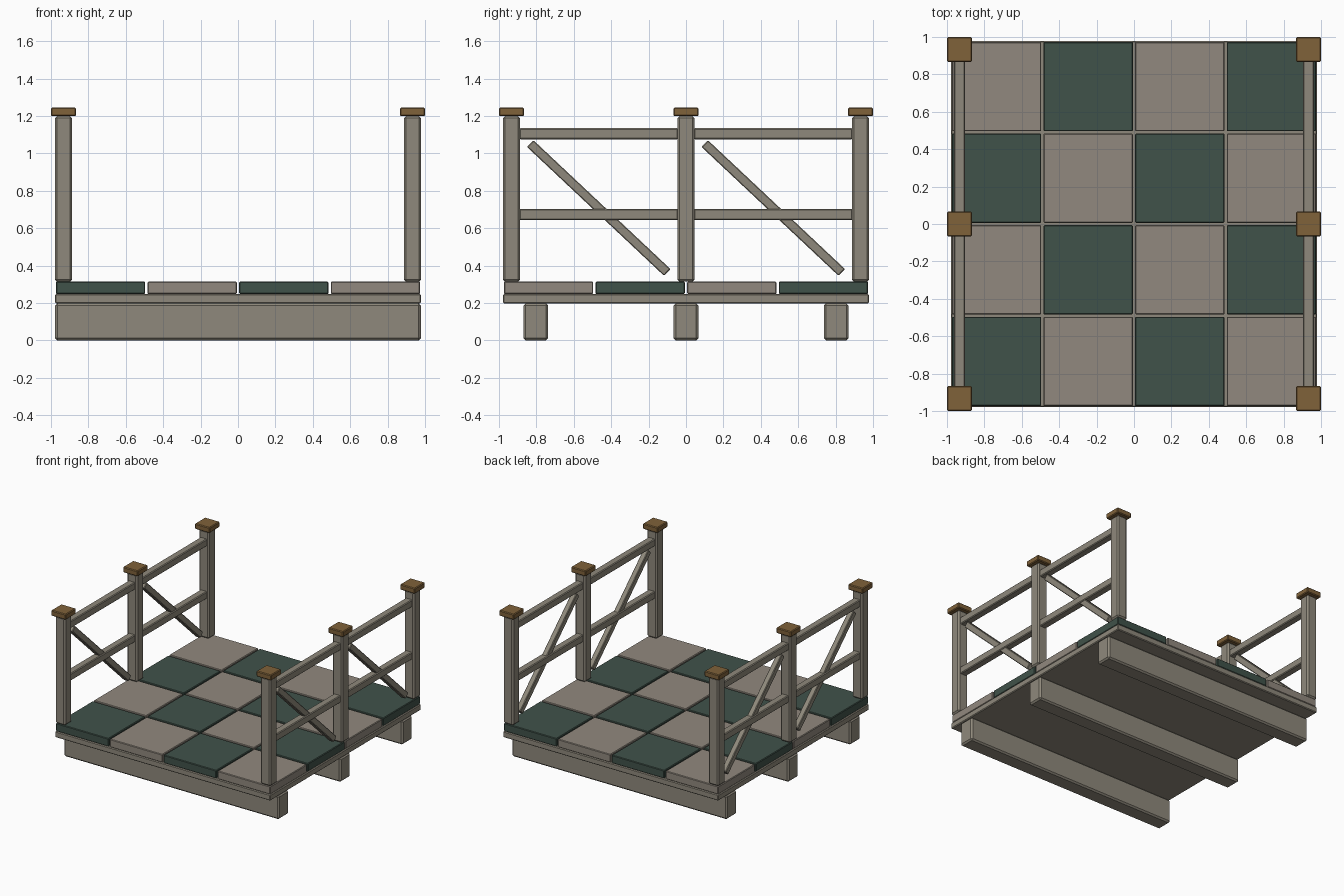
import bpy, bmesh, math
from mathutils import Matrix

if "Cube" in bpy.data.objects:
    bpy.data.objects.remove(bpy.data.objects["Cube"])


def material(name, rgb):
    m = bpy.data.materials.new(name)
    m.diffuse_color = (*rgb, 1)
    m.use_nodes = True
    m.node_tree.nodes["Principled BSDF"].inputs["Base Color"].default_value = m.diffuse_color
    return m


WOOD = material("weathered wood", (0.275, 0.25, 0.20))
STONE = material("pale stone", (0.285, 0.25, 0.21))
GREEN = material("dark green", (0.051, 0.084, 0.068))
BROWN = material("brown wood", (0.215, 0.122, 0.042))


def box(name, centre, size, mat, bevel=0.006, tilt=0.0):
    """Chamfered box, optionally tilted about the x axis."""
    bm = bmesh.new()
    bmesh.ops.create_cube(bm, size=1)
    bmesh.ops.scale(bm, vec=size, verts=bm.verts)
    bmesh.ops.bevel(bm, geom=bm.edges[:], offset=bevel, segments=1,
                    profile=0.5, affect='EDGES')
    bm.transform(Matrix.Rotation(tilt, 4, 'X'))
    me = bpy.data.meshes.new(name)
    bm.to_mesh(me)
    bm.free()
    me.materials.append(mat)
    ob = bpy.data.objects.new(name, me)
    ob.location = centre
    bpy.context.collection.objects.link(ob)
    return ob


# Support beams under the deck
for y in (-0.803, 0, 0.803):
    box("support_beam", (0, y, 0.099), (1.956, 0.132, 0.198), WOOD, 0.012)

# Deck slab
box("deck_slab", (0, 0, 0.223), (1.956, 1.956, 0.05), WOOD, 0.006)

# Checkered floor tiles
for i in range(4):
    for j in range(4):
        box("floor_tile", (-0.735 + 0.49 * i, -0.735 + 0.49 * j, 0.281),
            (0.478, 0.478, 0.066), GREEN if (i + j) % 2 == 0 else STONE, 0.005)

# Railings on both sides
for x in (-0.933, 0.933):
    for y in (-0.933, 0, 0.933):
        box("post", (x, y, 0.757), (0.092, 0.092, 0.886), WOOD, 0.012)
        box("post_cap", (x, y, 1.222), (0.134, 0.134, 0.046), BROWN, 0.006)
    for y in (-0.4665, 0.4665):
        for z in (1.105, 0.674):
            box("rail", (x, y, z), (0.06, 0.85, 0.06), WOOD, 0.006)
        # Diagonal brace, falling towards the back
        box("brace", (x, y, 0.708), (0.045, 1.006, 0.05), WOOD, 0.005,
            -math.atan2(0.689, 0.733))
